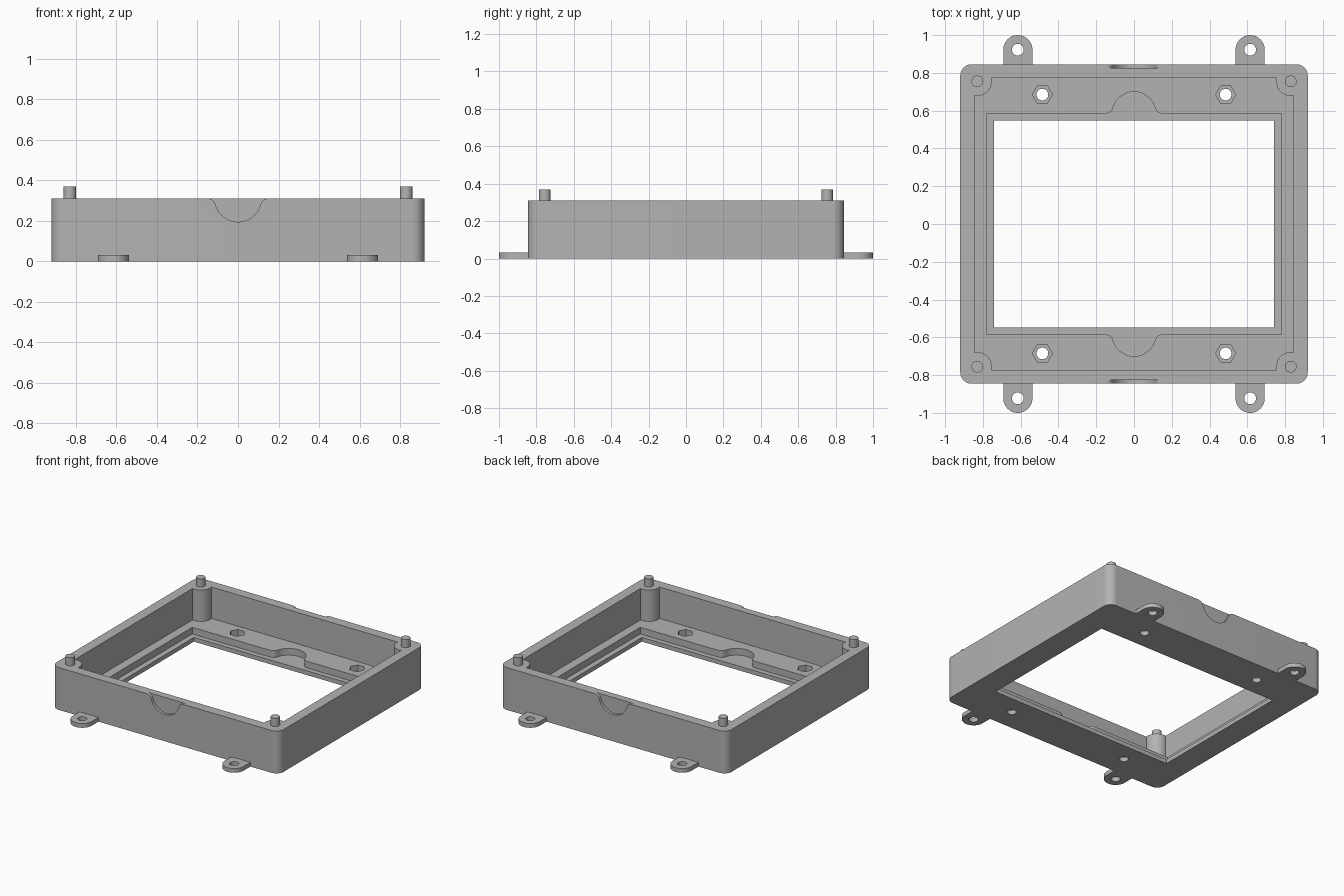
import bpy, bmesh
from math import sin, cos, pi, radians, sqrt, atan2
from mathutils import Matrix

cube = bpy.data.objects.get("Cube")
if cube:
    bpy.data.objects.remove(cube, do_unlink=True)

grey = bpy.data.materials.new("grey_plastic")
grey.use_nodes = True
grey.diffuse_color = (0.45, 0.45, 0.45, 1)
grey.node_tree.nodes["Principled BSDF"].inputs["Base Color"].default_value = (0.45, 0.45, 0.45, 1)

HALF_X, HALF_Y, HEIGHT = 0.92, 0.845, 0.31
FLOOR, LEDGE = 0.08, 0.031
PIN_X, PIN_Y = 0.83, 0.755
CORNERS = [(sx, sy) for sx in (-1, 1) for sy in (-1, 1)]


def arc(cx, cy, r, start, end, n=12):
    """Points on an arc, angles in degrees."""
    angles = [radians(start + (end - start) * i / n) for i in range(n + 1)]
    return [(cx + r * cos(a), cy + r * sin(a)) for a in angles]


def circle(cx, cy, r, n=32):
    return arc(cx, cy, r, 0, 360, n)[:-1]


def four_way(quarter):
    """Mirror a +x +y quarter outline into a closed outline."""
    inner = [p for p in quarter if p[0] > 1e-5]
    axis = [p for p in quarter if p[0] <= 1e-5]
    top = quarter + [(-x, y) for x, y in reversed(inner)]
    return top + [(-x, -y) for x, y in top]


def prism(name, outline, z0, z1, matrix=None):
    """Extrude a flat outline between two heights."""
    bm = bmesh.new()
    base = bm.faces.new([bm.verts.new((x, y, z0)) for x, y in outline])
    new = bmesh.ops.extrude_face_region(bm, geom=[base])["geom"]
    bmesh.ops.translate(bm, vec=(0, 0, z1 - z0),
                        verts=[v for v in new if isinstance(v, bmesh.types.BMVert)])
    bmesh.ops.recalc_face_normals(bm, faces=bm.faces)
    if matrix:
        bm.transform(matrix)
    mesh = bpy.data.meshes.new(name)
    bm.to_mesh(mesh)
    bm.free()
    mesh.materials.append(grey)
    obj = bpy.data.objects.new(name, mesh)
    bpy.context.collection.objects.link(obj)
    return obj


def activate(obj):
    bpy.ops.object.select_all(action="DESELECT")
    obj.select_set(True)
    bpy.context.view_layer.objects.active = obj


def cut(obj, *prism_args):
    """Subtract a prism from an object."""
    cutter = prism("cutter", *prism_args)
    cutter.hide_render = True
    mod = obj.modifiers.new("cut", "BOOLEAN")
    mod.operation, mod.solver, mod.object = "DIFFERENCE", "EXACT", cutter
    activate(obj)
    bpy.ops.object.modifier_apply(modifier=mod.name)
    bpy.data.objects.remove(cutter, do_unlink=True)


def smooth(obj):
    activate(obj)
    bpy.ops.object.shade_smooth_by_angle(angle=radians(30))


# Half of the flared round notch: (sideways, depth), from the flare to the middle
R, F = 0.115, 0.04
flare_x = sqrt((R + F) ** 2 - F ** 2)
lean = atan2(F, flare_x) * 180 / pi
half_notch = arc(flare_x, F, F, -90, lean - 180, 8) + arc(0, 0, R, lean, 90, 12)[1:]

# Case body with rounded corners
body = prism("case_body", four_way(arc(HALF_X - 0.06, HALF_Y - 0.06, 0.06, 0, 90)), 0, HEIGHT)

# Main cavity, leaving a round post in every corner
in_x, in_y, post_r = 0.845, 0.772, 0.077
low = 270 - atan2(PIN_X - in_x, post_r) * -180 / pi
dy = sqrt(post_r ** 2 - (in_x - PIN_X) ** 2)
dx = sqrt(post_r ** 2 - (in_y - PIN_Y) ** 2)
a0 = atan2(-dy, in_x - PIN_X) * 180 / pi
a1 = atan2(in_y - PIN_Y, -dx) * 180 / pi - 360
cut(body, four_way(arc(PIN_X, PIN_Y, post_r, a0, a1, 16)), FLOOR, HEIGHT + 0.1)

# Stepped screen seat with round bays, and the window through it
seat = [(0.78, 0.585)] + [(x, 0.585 + d) for x, d in half_notch]
cut(body, four_way(seat), LEDGE, FLOOR + 0.1)
cut(body, four_way([(0.74, 0.547)]), -0.1, FLOOR + 0.1)

# Nut pockets and screw holes in the floor
for sx, sy in CORNERS:
    cut(body, circle(sx * 0.485, sy * 0.685, 0.053, 6), LEDGE, FLOOR + 0.1)
    cut(body, circle(sx * 0.485, sy * 0.685, 0.031), -0.1, FLOOR + 0.1)

# Shallow thumb notches in the front and back walls
right = [(x, HEIGHT - d) for x, d in half_notch]
notch = right + [(-x, z) for x, z in reversed(right[:-1])]
notch += [(-flare_x, HEIGHT + 0.1), (flare_x, HEIGHT + 0.1)]
upright = Matrix.Rotation(pi / 2, 4, "X")
for z0, z1 in ((HALF_Y - 0.02, HALF_Y + 0.1), (-HALF_Y - 0.1, -HALF_Y + 0.02)):
    cut(body, notch, z0, z1, upright)
smooth(body)

# Locating pins and mounting tabs
for sx, sy in CORNERS:
    where = ("front" if sy < 0 else "back") + ("_right" if sx < 0 else "_left")
    pin = prism(where + "_pin", circle(sx * PIN_X, sy * PIN_Y, 0.031), HEIGHT - 0.02, 0.37)
    smooth(pin)
    tab_x, tab_y, tab_r = sx * 0.615, 0.923, 0.077
    outline = arc(tab_x, tab_y, tab_r, 0, 180, 24)
    outline += [(tab_x - tab_r, HALF_Y), (tab_x + tab_r, HALF_Y)]
    tab = prism(where + "_mounting_tab", [(x, sy * y) for x, y in outline], 0, 0.031)
    cut(tab, circle(tab_x, sy * tab_y, 0.031), -0.1, 0.1)
    smooth(tab)
